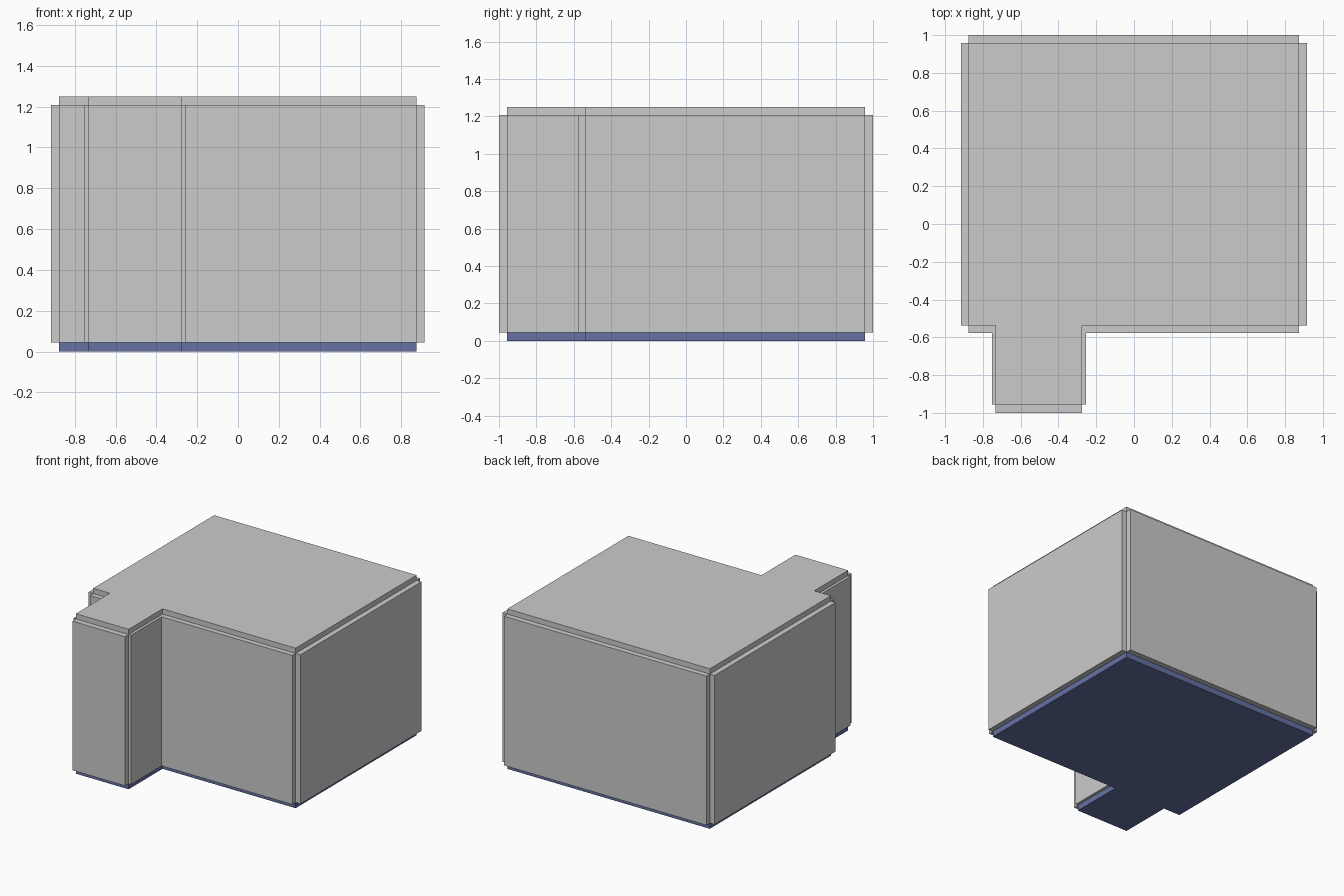
import bpy, bmesh
from mathutils import Vector

if "Cube" in bpy.data.objects:
    bpy.data.objects.remove(bpy.data.objects["Cube"])

# Room outline (counter-clockwise) with a projecting entry bay; last value is
# the thickness of the wall that starts at that corner
T, THIN = 0.041, 0.021
outline = [(-0.732, -0.956, 0.044), (-0.276, -0.956, THIN), (-0.276, -0.537, T),
           (0.874, -0.537, T), (0.874, 0.957, 0.043), (-0.876, 0.957, T),
           (-0.876, -0.537, T), (-0.732, -0.537, THIN)]
names = ["bay_front_wall", "bay_right_wall", "front_right_wall", "right_wall",
         "back_wall", "left_wall", "front_left_wall", "bay_left_wall"]
Z_FLOOR, Z_WALL, Z_TOP = 0.044, 1.209, 1.25


def prism(name, points, z0, z1):
    """Extrude a flat outline from z0 to z1."""
    bm = bmesh.new()
    face = bm.faces.new([bm.verts.new((x, y, z0)) for x, y in points])
    ext = bmesh.ops.extrude_face_region(bm, geom=[face])
    top = [v for v in ext["geom"] if isinstance(v, bmesh.types.BMVert)]
    bmesh.ops.translate(bm, vec=(0, 0, z1 - z0), verts=top)
    bmesh.ops.recalc_face_normals(bm, faces=bm.faces)
    mesh = bpy.data.meshes.new(name)
    bm.to_mesh(mesh)
    bm.free()
    obj = bpy.data.objects.new(name, mesh)
    bpy.context.collection.objects.link(obj)
    return obj


# Floor and ceiling slabs
plan = [(x, y) for x, y, t in outline]
floor = prism("floor", plan, 0, Z_FLOOR)
prism("ceiling", plan, Z_WALL, Z_TOP)
blue = bpy.data.materials.new("floor_blue")
blue.diffuse_color = (0.13, 0.165, 0.37, 1)
blue.use_nodes = True
blue.node_tree.nodes["Principled BSDF"].inputs["Base Color"].default_value = blue.diffuse_color
floor.data.materials.append(blue)

# Walls: one slab outside each outline edge, leaving notched outer corners
for i, name in enumerate(names):
    a, b = Vector(plan[i]), Vector(plan[(i + 1) % len(plan)])
    d = (b - a).normalized()
    out = Vector((d.y, -d.x)) * outline[i][2]
    prism(name, [a, b, b + out, a + out], Z_FLOOR, Z_WALL)
